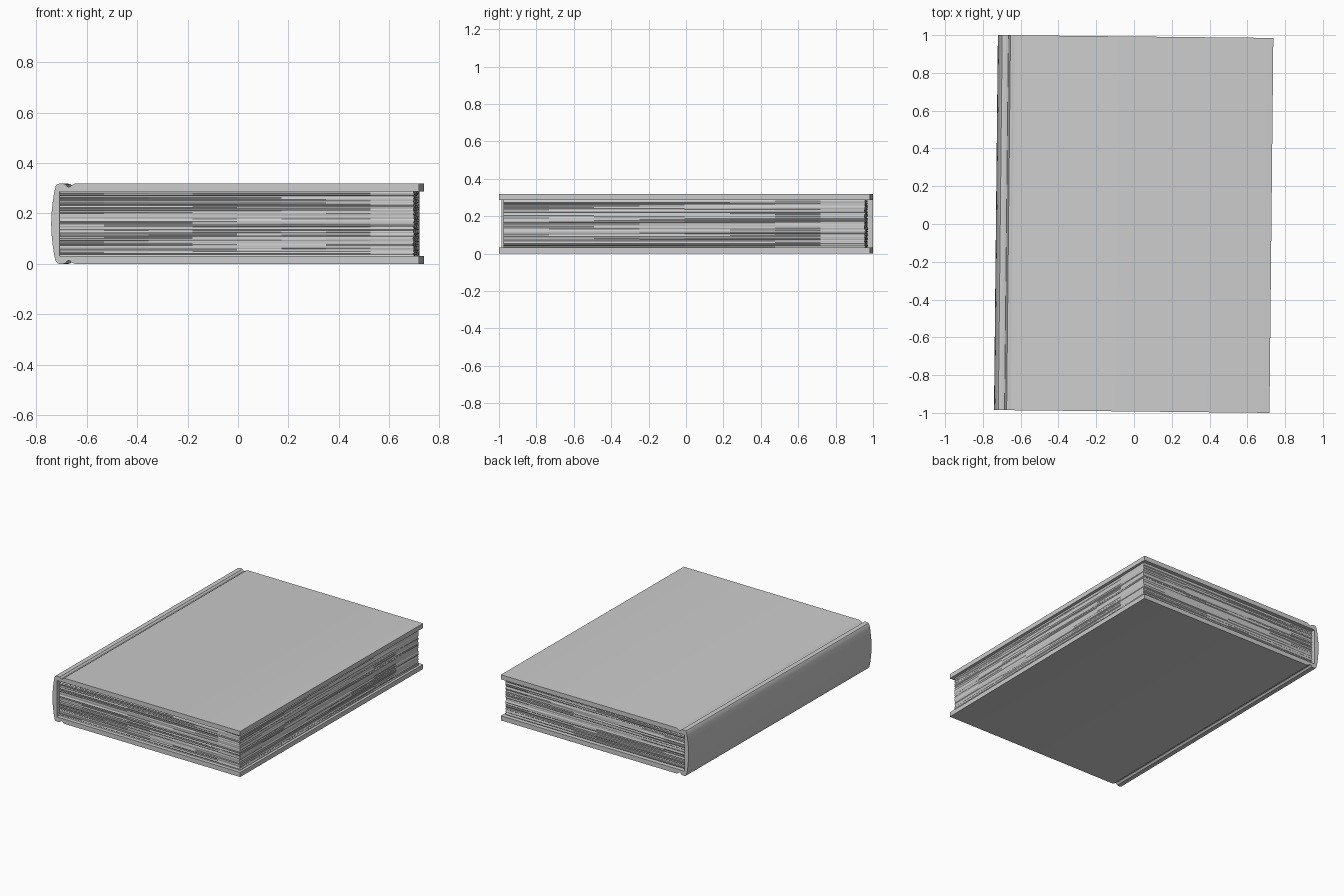
import bpy, bmesh, math, random

if "Cube" in bpy.data.objects:
    bpy.data.objects.remove(bpy.data.objects["Cube"])

random.seed(4)
TILT = -0.0103      # the book lies very slightly turned
MID = 0.159         # half of the total thickness
HALF_Y = 0.9925


def finish(name, bm, angle):
    bmesh.ops.recalc_face_normals(bm, faces=bm.faces)
    mesh = bpy.data.meshes.new(name)
    bm.to_mesh(mesh)
    bm.free()
    ob = bpy.data.objects.new(name, mesh)
    bpy.context.collection.objects.link(ob)
    ob.location.z = MID
    ob.rotation_euler.z = TILT
    bpy.ops.object.select_all(action='DESELECT')
    ob.select_set(True)
    bpy.context.view_layer.objects.active = ob
    if angle:
        bpy.ops.object.shade_smooth_by_angle(angle=math.radians(angle))
    return ob


# Cover: upper half of the section (board, hinge groove, rounded spine), mirrored
upper = [(-0.697, 0.127), (0.7275, 0.127), (0.7275, 0.159), (-0.638, 0.159),
         (-0.648, 0.154), (-0.656, 0.147), (-0.664, 0.146), (-0.670, 0.151),
         (-0.675, 0.157), (-0.683, 0.159), (-0.699, 0.159), (-0.708, 0.156),
         (-0.714, 0.147), (-0.719, 0.125), (-0.725, 0.085), (-0.7295, 0.04)]
section = upper + [(-0.731, 0.0)] + [(x, -z) for x, z in reversed(upper)]
bm = bmesh.new()
face = bm.faces.new([bm.verts.new((x, -HALF_Y, z)) for x, z in section])
ext = bmesh.ops.extrude_face_region(bm, geom=[face])
bmesh.ops.translate(bm, vec=(0, 2 * HALF_Y, 0),
                    verts=[v for v in ext['geom'] if isinstance(v, bmesh.types.BMVert)])
finish("cover", bm, 35)

# Page block: stacked outlines with small uneven insets, giving ragged sheet edges
X0, X1, PY, PZ = -0.698, 0.711, 0.968, 0.1275
LAYERS, SEG = 56, 8


def outline(bm, z):
    """One sheet outline; the inset drifts a little along each open edge."""
    def insets():
        a, b = random.uniform(0, 0.007), random.uniform(0, 0.007)
        return [a + (b - a) * i / SEG + random.uniform(0, 0.001) for i in range(SEG + 1)]
    front, side, back = insets(), insets(), insets()
    pts = [(X0 + (X1 - X0) * i / SEG, -PY + front[i]) for i in range(SEG)]
    pts += [(X1 - side[i], -PY + 2 * PY * i / SEG) for i in range(SEG)]
    pts += [(X1 - (X1 - X0) * i / SEG, PY - back[i]) for i in range(SEG + 1)]
    return [bm.verts.new((x, y, z)) for x, y in pts]


bm = bmesh.new()
rings = [outline(bm, -PZ + 2 * PZ * k / LAYERS) for k in range(LAYERS + 1)]
for lo, hi in zip(rings, rings[1:]):
    n = len(lo)
    for i in range(n):
        j = (i + 1) % n
        bm.faces.new((lo[i], lo[j], hi[j], hi[i]))
bm.faces.new(rings[0])
bm.faces.new(rings[-1])
finish("pages", bm, 0)
